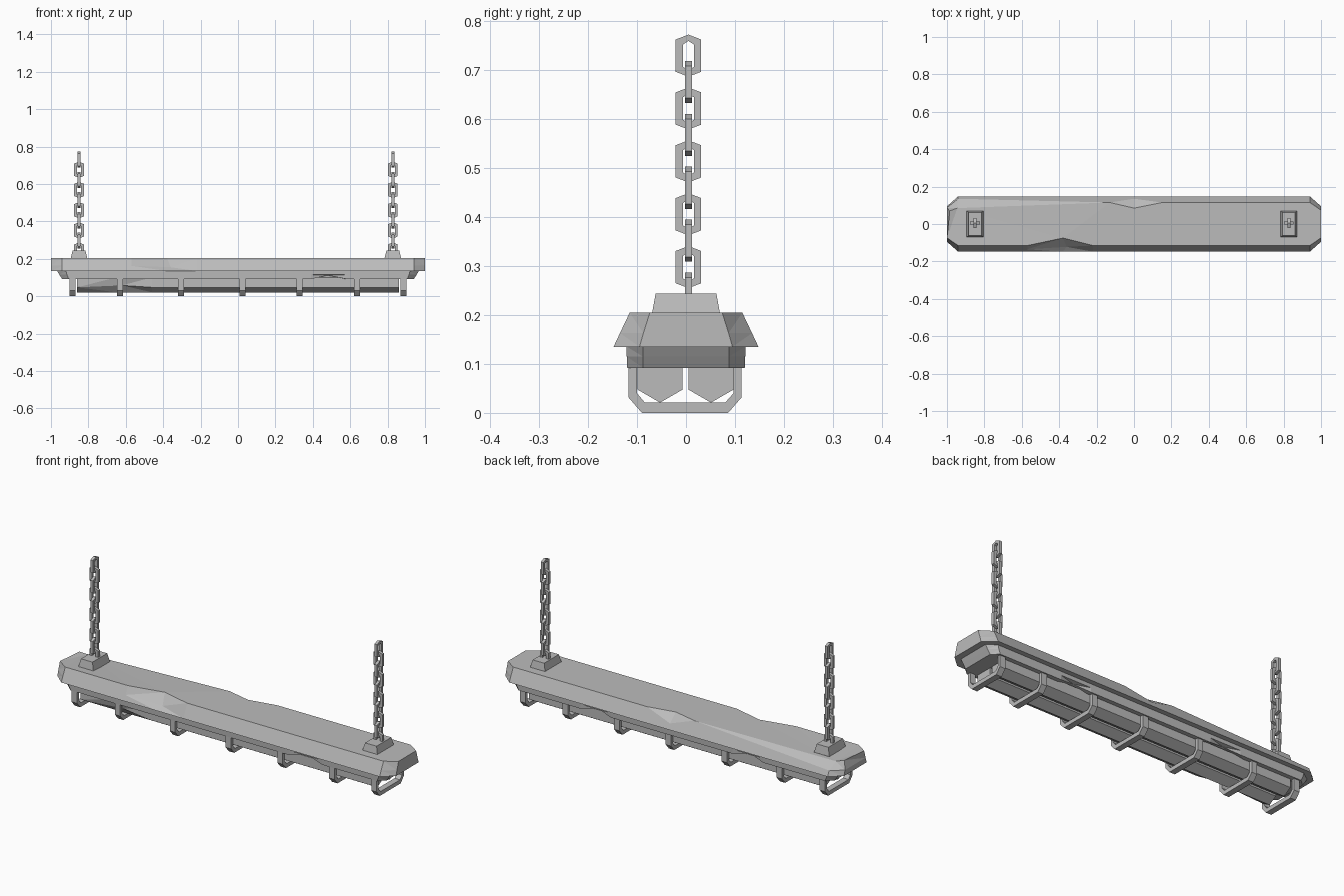
import bpy, bmesh
from math import pi, sin, cos
from mathutils import Vector

cube = bpy.data.objects.get("Cube")
if cube:
    bpy.data.objects.remove(cube)

metal = bpy.data.materials.new("grey_metal")
metal.use_nodes = True
GREY = (0.5, 0.5, 0.5, 1)
metal.diffuse_color = GREY
metal.node_tree.nodes["Principled BSDF"].inputs["Base Color"].default_value = GREY


def loft(name, loops, dents=(), closed=False):
    """Join equal loops of points; dents move the vertex nearest a point."""
    bm = bmesh.new()
    rings = [[bm.verts.new(p) for p in loop] for loop in loops]
    for at, to in dents:
        near = min(bm.verts, key=lambda v: (v.co - Vector(at)).length)
        near.co = to
    n = len(rings[0])
    pairs = list(zip(rings, rings[1:]))
    if closed:
        pairs.append((rings[-1], rings[0]))
    else:
        bm.faces.new(rings[0])
        bm.faces.new(rings[-1])
    for a, b in pairs:
        for i in range(n):
            j = (i + 1) % n
            bm.faces.new((a[i], a[j], b[j], b[i]))
    if dents:
        bmesh.ops.triangulate(bm, faces=bm.faces[:])
        bmesh.ops.dissolve_limit(bm, angle_limit=0.01, verts=bm.verts[:], edges=bm.edges[:])
    bmesh.ops.recalc_face_normals(bm, faces=bm.faces[:])
    mesh = bpy.data.meshes.new(name)
    bm.to_mesh(mesh)
    bm.free()
    mesh.materials.append(metal)
    ob = bpy.data.objects.new(name, mesh)
    bpy.context.collection.objects.link(ob)
    return ob


def outline(z, end, side, corner_x, corner_y, front=(), back=()):
    """Long octagon at height z with extra points along its two sides."""
    pts = [(-end, -corner_y), (-corner_x, -side)]
    pts += [(x, -side) for x in front]
    pts += [(corner_x, -side), (end, -corner_y), (end, corner_y), (corner_x, side)]
    pts += [(x, side) for x in reversed(back)]
    pts += [(-corner_x, side), (-end, corner_y)]
    return [(x, y, z) for x, y in pts]


def ribbon(name, outer, inner, place, thick, closed):
    """Flat bar of given thickness between an outer and an inner profile."""
    h = thick / 2
    loops = [[place(o, -h), place(o, h), place(i, h), place(i, -h)]
             for o, i in zip(outer, inner)]
    return loft(name, loops, closed=closed)


# Housing with battered edges
cuts = dict(front=(-0.57, -0.38, -0.22), back=(-0.13, 0, 0.15))
loft("housing",
     [outline(0.135, 1, 0.148, 0.94, 0.095, **cuts),
      outline(0.163, 1, 0.135, 0.94, 0.087, **cuts),
      outline(0.205, 1, 0.115, 0.94, 0.074, **cuts)],
     dents=[((-0.38, -0.115, 0.205), (-0.38, -0.075, 0.205)),
            ((-0.38, -0.135, 0.163), (-0.36, -0.122, 0.155)),
            ((0, 0.115, 0.205), (0, 0.085, 0.205)),
            ((-1, 0.074, 0.205), (-0.985, 0.07, 0.205)),
            ((-0.94, 0.115, 0.205), (-0.945, 0.085, 0.195))])

# Tray under the housing
cuts = dict(front=(0.39, 0.48, 0.58), back=(-0.54, -0.45, -0.36, 0.36, 0.45, 0.54))
loft("tray",
     [outline(0.092, 0.94, 0.12, 0.905, 0.088, **cuts),
      outline(0.115, 0.955, 0.121, 0.915, 0.088, **cuts),
      outline(0.136, 0.968, 0.122, 0.92, 0.088, **cuts)],
     dents=[((0.48, -0.12, 0.092), (0.48, -0.1, 0.112)),
            ((-0.45, 0.12, 0.092), (-0.45, 0.1, 0.11)),
            ((0.45, 0.12, 0.092), (0.45, 0.1, 0.11))])

# Two six-sided lamp tubes, the front one dented
def tube(name, y, stations, dents=()):
    loft(name, [[(x, y + 0.053 * sin(k * pi / 3), 0.074 + 0.053 * cos(k * pi / 3))
                 for k in range(6)] for x in stations], dents=dents)

tube("front_tube", -0.053, (-0.86, -0.65, -0.46, 0.12, 0.86),
     dents=[((-0.65, -0.099, 0.047), (-0.62, -0.085, 0.058))])
tube("back_tube", 0.051, (-0.86, 0.86))

# Guard hoops
outer = [(-0.117, 0.1), (-0.117, 0.031), (-0.09, 0), (0.086, 0), (0.113, 0.031), (0.113, 0.1)]
inner = [(-0.1, 0.1), (-0.1, 0.04), (-0.084, 0.021), (0.08, 0.021), (0.097, 0.04), (0.097, 0.1)]
for i, x in enumerate((-0.885, -0.63, -0.305, 0.025, 0.33, 0.635, 0.885)):
    ribbon(f"guard_hoop_{i + 1}", outer, inner,
           lambda p, t: (x + t, p[0], p[1]), 0.032, False)

# Chain mounts and chains of alternating links
link_out = [(0, 0.043), (0.026, 0.033), (0.026, -0.033), (0, -0.043), (-0.026, -0.033), (-0.026, 0.033)]
link_in = [(0, 0.03), (0.011, 0.023), (0.011, -0.023), (0, -0.03), (-0.011, -0.023), (-0.011, 0.023)]
for side, x in (("right", -0.85), ("left", 0.828)):
    loft(f"{side}_chain_mount",
         [[(x + sx * w, sy * d, z) for sx, sy in ((-1, -1), (1, -1), (1, 1), (-1, 1))]
          for w, d, z in ((0.045, 0.07, 0.2), (0.034, 0.062, 0.244))])
    for n in range(10):
        z = 0.244 + n * 0.054

        def place(p, t):
            if n % 2:
                return (x + t, 0.005 + p[0], z + p[1])
            return (x + p[0], 0.005 + t, z + p[1])
        ribbon(f"{side}_chain_link_{n + 1}", link_out, link_in, place, 0.015, True)
